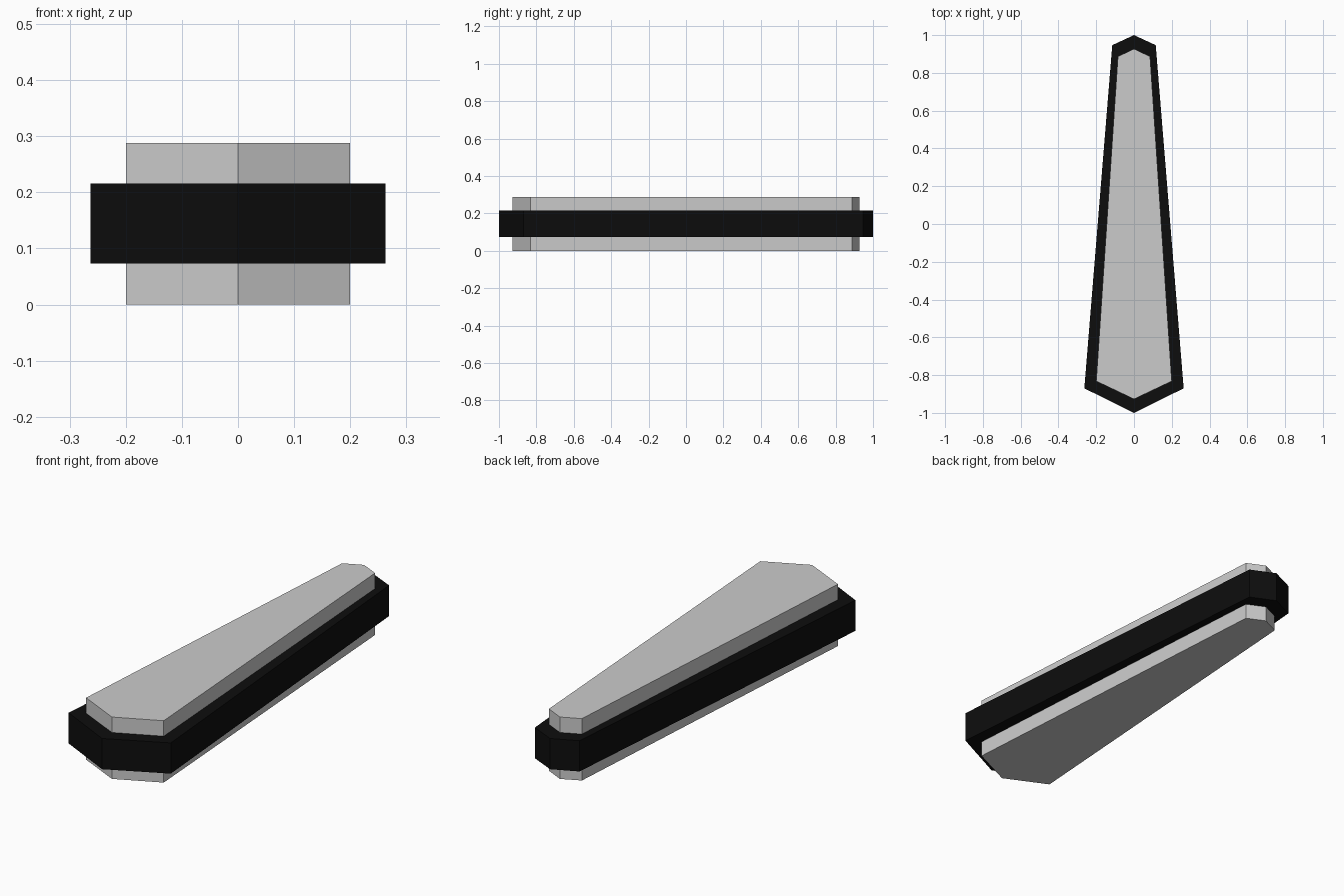
import bpy, bmesh

if "Cube" in bpy.data.objects:
    bpy.data.objects.remove(bpy.data.objects["Cube"])


def prism(name, half_profile, z0, z1):
    """Extrude a left-right symmetric outline (front tip to back tip) from z0 to z1."""
    mirrored = [(-x, y) for x, y in reversed(half_profile) if x > 0]
    bm = bmesh.new()
    base = bm.faces.new([bm.verts.new((x, y, z0)) for x, y in half_profile + mirrored])
    top = bmesh.ops.extrude_face_region(bm, geom=[base], use_keep_orig=True)["geom"]
    bmesh.ops.translate(bm, vec=(0, 0, z1 - z0),
                        verts=[v for v in top if isinstance(v, bmesh.types.BMVert)])
    bmesh.ops.recalc_face_normals(bm, faces=bm.faces)
    mesh = bpy.data.meshes.new(name)
    bm.to_mesh(mesh)
    bm.free()
    obj = bpy.data.objects.new(name, mesh)
    bpy.context.collection.objects.link(obj)
    return obj


# Grey tapered core, visible above and below the band
prism("core", [(0, -0.927), (0.2, -0.832), (0.085, 0.887), (0, 0.927)], 0, 0.288)

# Black band wrapped around the middle of the core
band = prism("band", [(0, -1), (0.263, -0.87), (0.115, 0.947), (0, 1)], 0.073, 0.216)
black = bpy.data.materials.new("black")
black.diffuse_color = (0.004, 0.004, 0.004, 1)
black.use_nodes = True
black.node_tree.nodes["Principled BSDF"].inputs["Base Color"].default_value = black.diffuse_color
band.data.materials.append(black)
